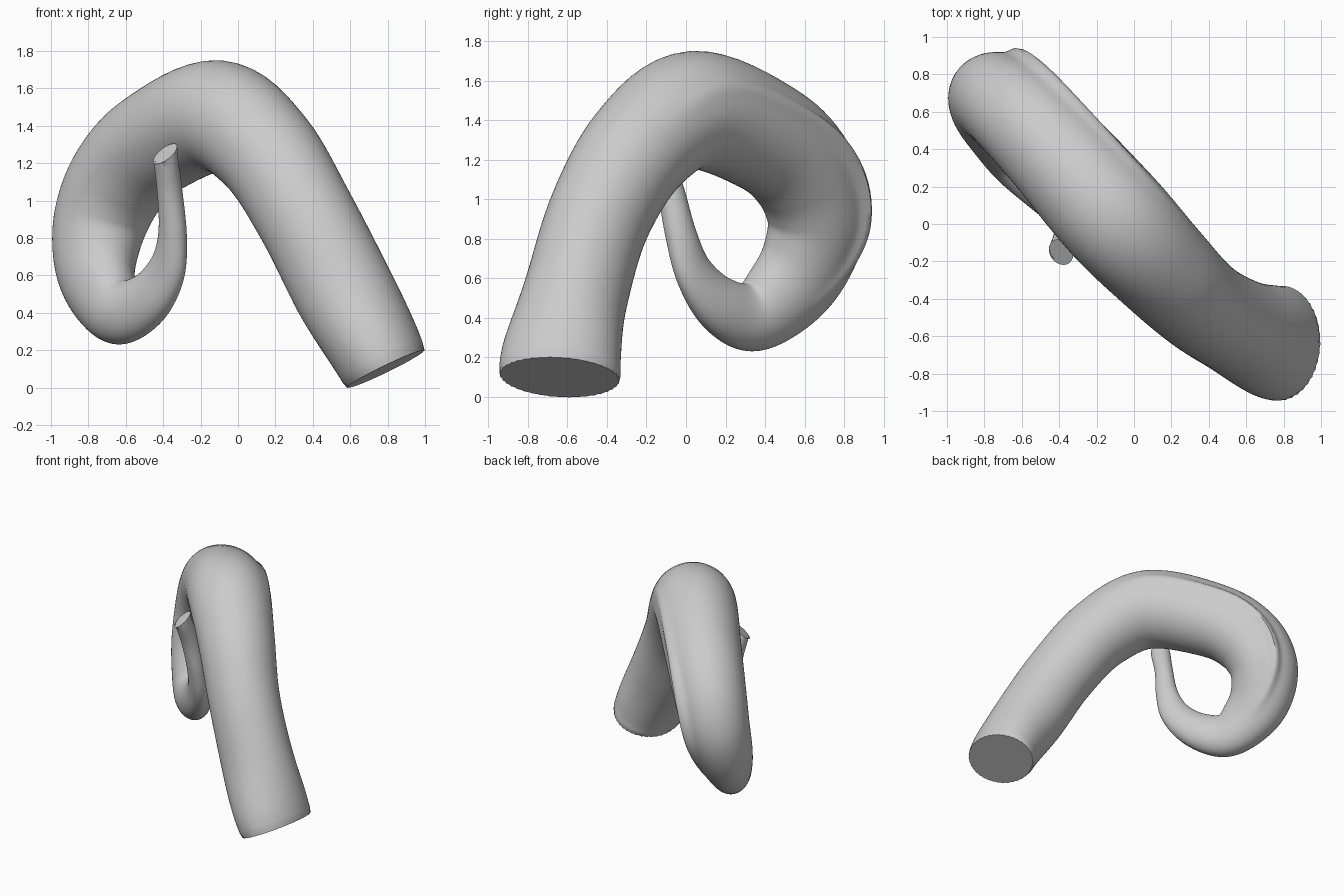
import bpy
import bmesh
from math import sin, cos, pi, radians, exp
from mathutils import Vector

cube = bpy.data.objects.get("Cube")
if cube:
    bpy.data.objects.remove(cube, do_unlink=True)

SIDES = 80
STEPS = 8
SPAN = 5

# Centre line from base to tip:
# x, y, z, radius across the curl, radius in the curl, heading of the side axis, ridge height
KEYS = [
    (.79, -.64, .10, .31, .235, 90, 0),
    (.72, -.625, .24, .30, .25, 84, 0),
    (.56, -.555, .53, .265, .27, 70, 0),
    (.36, -.435, .92, .26, .27, 55, 0),
    (.15, -.235, 1.26, .28, .28, 47, 0),
    (-.11, .04, 1.45, .30, .30, 45, .01),
    (-.45, .42, 1.305, .28, .285, 45, .03),
    (-.635, .605, 1.115, .265, .275, 45, .045),
    (-.735, .665, .89, .245, .26, 43, .04),
    (-.76, .60, .67, .21, .24, 40, .015),
    (-.72, .48, .51, .17, .215, 37, 0),
    (-.625, .32, .405, .135, .175, 40, 0),
    (-.48, .16, .475, .105, .145, 48, 0),
    (-.38, .04, .63, .075, .115, 50, 0),
    (-.35, -.025, .82, .07, .085, 40, 0),
    (-.365, -.08, 1.05, .067, .07, 30, 0),
    (-.39, -.15, 1.25, .062, .075, 30, 0),
]


def blend(a, b, c, d, t):
    """Catmull-Rom blend of four keys."""
    return [.5 * (2 * q + (r - p) * t + (2 * p - 5 * q + 4 * r - s) * t * t
                  + (3 * q - p - 3 * r + s) * t ** 3)
            for p, q, r, s in zip(a, b, c, d)]


def extend(a, b):
    return tuple(2 * p - q for p, q in zip(a, b))


keys = [extend(KEYS[0], KEYS[1])] + KEYS + [extend(KEYS[-1], KEYS[-2])]
samples = [blend(*keys[i:i + 4], k / STEPS)
           for i in range(len(KEYS) - 1) for k in range(STEPS)]
samples.append(list(KEYS[-1]))
centres = [Vector(s[:3]) for s in samples]

bm = bmesh.new()


def add_ring(i, shrink=1.0, pleat=0.0):
    x, y, z, across, along, heading, ridge = samples[i]
    tangent = (centres[min(i + SPAN, len(centres) - 1)] - centres[max(i - SPAN, 0)]).normalized()
    side = Vector((cos(radians(heading)), sin(radians(heading)), 0))
    side = (side - tangent * side.dot(tangent)).normalized()
    out = side.cross(tangent)
    ring = []
    for k in range(SIDES):
        a = 2 * pi * k / SIDES
        scale = shrink - pleat * (k % 2)
        bump = max(ridge, 0) * exp(-((a - radians(24)) / .14) ** 2)
        offset = side * cos(a) * (across * scale + bump) + out * sin(a) * (along * scale + bump)
        ring.append(bm.verts.new(centres[i] + offset))
    return ring


# Pleated base rim, then the tapering body
rings = [add_ring(0, .98, .02)] + [add_ring(i) for i in range(2, len(samples))]
for lower, upper in zip(rings, rings[1:]):
    for k in range(SIDES):
        n = (k + 1) % SIDES
        bm.faces.new((lower[k], lower[n], upper[n], upper[k]))

# Slanted cut at the tip
for v in rings[-1]:
    d = v.co - centres[-1]
    v.co.z += .6 * d.x + .2 * d.y

# Flat caps at base and tip
bm.faces.new(rings[0][::-1])
bm.faces.new(rings[-1])
bmesh.ops.recalc_face_normals(bm, faces=bm.faces[:])

mesh = bpy.data.meshes.new("curled_horn")
bm.to_mesh(mesh)
bm.free()
horn = bpy.data.objects.new("curled_horn", mesh)
bpy.context.collection.objects.link(horn)

grey = bpy.data.materials.new("plain_grey")
grey.use_nodes = True
colour = (.6, .6, .6, 1)
grey.diffuse_color = colour
grey.node_tree.nodes["Principled BSDF"].inputs["Base Color"].default_value = colour
mesh.materials.append(grey)

bpy.ops.object.select_all(action='DESELECT')
horn.select_set(True)
bpy.context.view_layer.objects.active = horn
bpy.ops.object.shade_smooth_by_angle(angle=radians(50))
